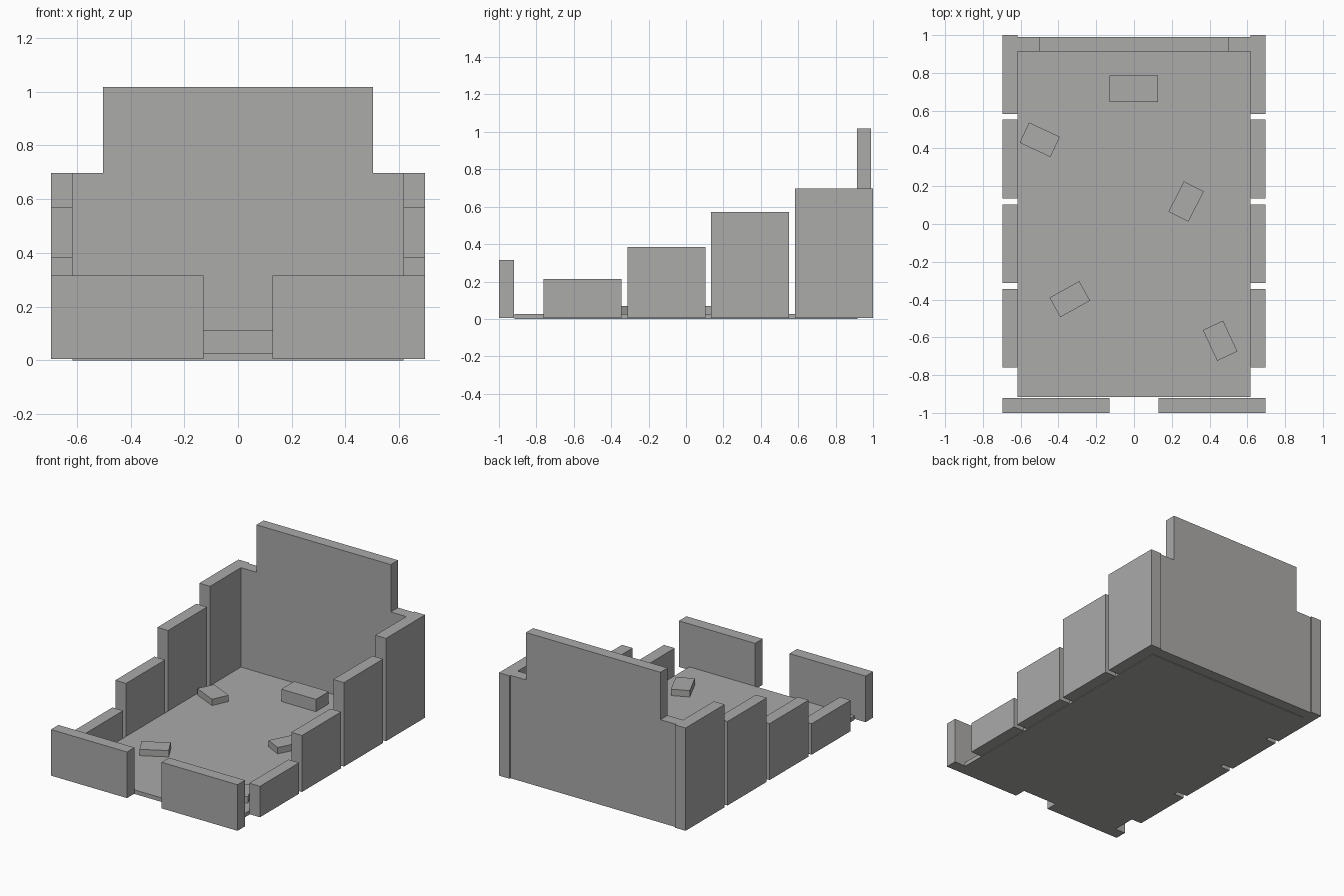
import bpy, bmesh, math
from mathutils import Matrix

if "Cube" in bpy.data.objects:
    bpy.data.objects.remove(bpy.data.objects["Cube"])

grey = bpy.data.materials.new("stone_grey")
grey.diffuse_color = (0.41, 0.405, 0.40, 1)
grey.use_nodes = True
grey.node_tree.nodes["Principled BSDF"].inputs["Base Color"].default_value = grey.diffuse_color


def finish(name, bm):
    bmesh.ops.recalc_face_normals(bm, faces=bm.faces[:])
    mesh = bpy.data.meshes.new(name)
    bm.to_mesh(mesh)
    bm.free()
    mesh.materials.append(grey)
    obj = bpy.data.objects.new(name, mesh)
    bpy.context.collection.objects.link(obj)
    return obj


def box(name, x0, x1, y0, y1, z0, z1):
    bm = bmesh.new()
    bmesh.ops.create_cube(bm, size=1, matrix=Matrix.Translation(
        ((x0 + x1) / 2, (y0 + y1) / 2, (z0 + z1) / 2))
        @ Matrix.Diagonal((x1 - x0, y1 - y0, z1 - z0, 1)))
    return finish(name, bm)


OUT, INN = 0.697, 0.617   # outer and inner faces of the side walls
BASE, FLOOR = 0.004, 0.027  # wall underside and floor top

# Floor slab
box("floor", -INN, INN, -0.917, 0.917, 0, FLOOR)

# Stepped side walls, rising towards the back, and the split front wall
for side, s in (("left", -1), ("right", 1)):
    xs = sorted((s * INN, s * OUT))
    for i, height in enumerate((0.698, 0.571, 0.385, 0.213)):
        y1 = 1 - 0.448 * i
        box(f"{side}_wall_{i + 1}", *xs, y1 - 0.417, y1, BASE, height)
    box(f"{side}_front_wall", *sorted((s * 0.129, s * OUT)), -1, -0.92, BASE, 0.315)

# Back wall: one stepped profile, extruded in depth
half = [(INN, BASE), (INN, 0.698), (0.502, 0.698), (0.502, 1.018)]
outline = half + [(-x, z) for x, z in reversed(half)]
bm = bmesh.new()
face = bm.faces.new([bm.verts.new((x, 0.913, z)) for x, z in outline])
ext = bmesh.ops.extrude_face_region(bm, geom=[face])
bmesh.ops.translate(bm, vec=(0, 0.077, 0),
                    verts=[v for v in ext["geom"] if isinstance(v, bmesh.types.BMVert)])
finish("back_wall", bm)

# Large block in front of the back wall
box("large_block", -0.13, 0.128, 0.647, 0.785, FLOOR, 0.11)

# Small blocks scattered on the floor: x, y, turn in degrees
for i, (x, y, turn) in enumerate(((-0.499, 0.446, -25), (0.276, 0.119, 63),
                                  (-0.34, -0.398, 29), (0.456, -0.618, -65))):
    block = box(f"small_block_{i + 1}", -0.09, 0.09, -0.059, 0.059, FLOOR, 0.07)
    block.location = (x, y, 0)
    block.rotation_euler.z = math.radians(turn)
